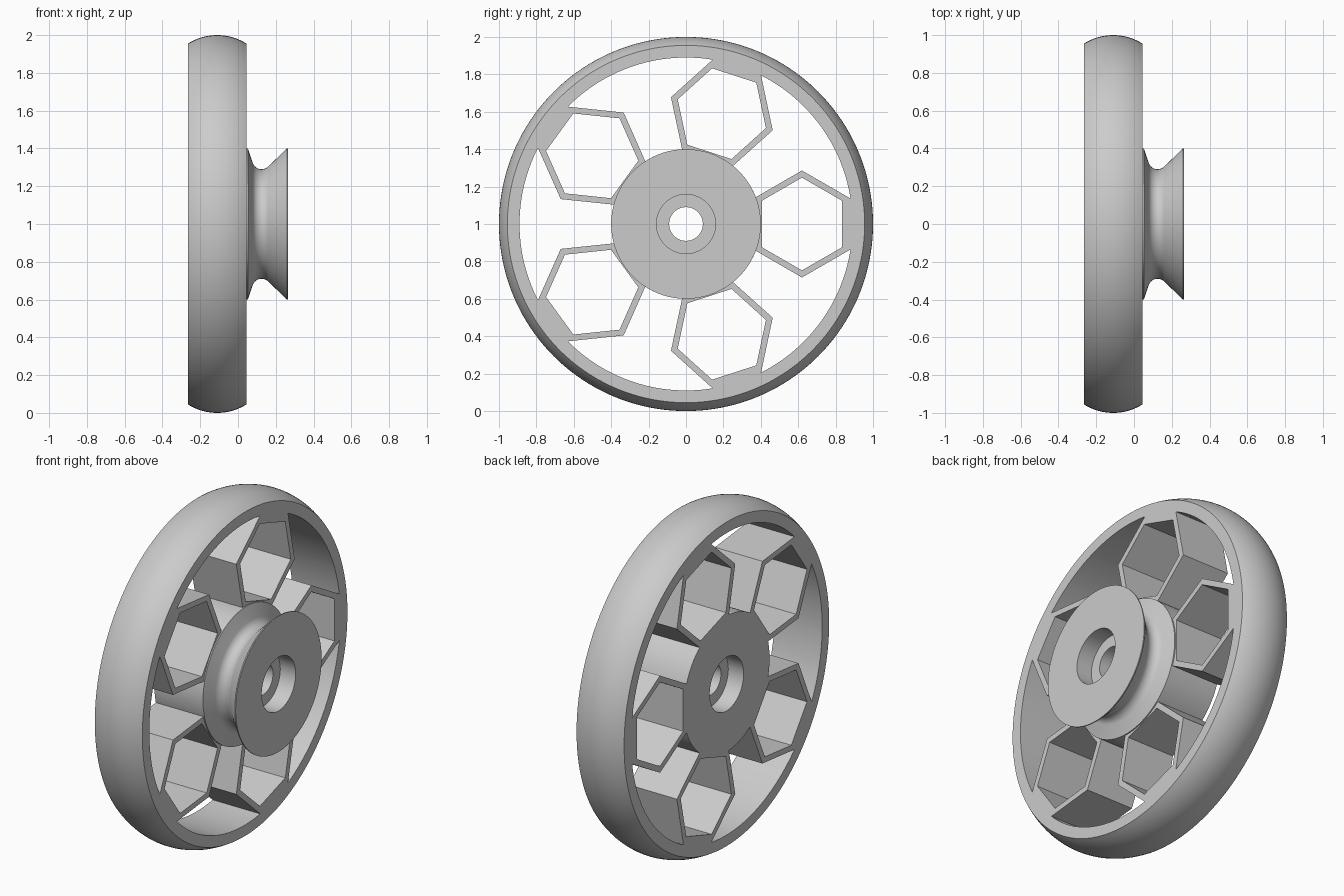
import bpy, bmesh
from math import sin, cos, pi, radians, atan2, sqrt, asin

if "Cube" in bpy.data.objects:
    bpy.data.objects.remove(bpy.data.objects["Cube"])

SEGMENTS = 160
BACK, FRONT, END = -0.265, 0.045, 0.265     # wheel faces and pulley end along x
RIM_IN, HUB, POCKET, BORE = 0.89, 0.40, 0.158, 0.09
DEPTH = 0.1                                 # bearing pocket depth
HEX_AT, HEX_IN, HEX_OUT = 0.62, 0.248, 0.286
SPOKES = 5

grey = bpy.data.materials.new("grey")
grey.use_nodes = True
colour = (0.6, 0.6, 0.6, 1)
grey.diffuse_color = colour
grey.node_tree.nodes["Principled BSDF"].inputs["Base Color"].default_value = colour


def finish(name, bm):
    bmesh.ops.recalc_face_normals(bm, faces=bm.faces)
    mesh = bpy.data.meshes.new(name)
    bm.to_mesh(mesh)
    bm.free()
    mesh.materials.append(grey)
    obj = bpy.data.objects.new(name, mesh)
    obj.location.z = 1
    bpy.context.collection.objects.link(obj)
    return obj


def lathe(name, profile):
    """Revolve a closed (x, radius) outline around the axle."""
    bm = bmesh.new()
    rings = []
    for i in range(SEGMENTS):
        a = 2 * pi * i / SEGMENTS
        rings.append([bm.verts.new((x, r * cos(a), r * sin(a))) for x, r in profile])
    for i, ring in enumerate(rings):
        following = rings[(i + 1) % SEGMENTS]
        for j in range(len(profile)):
            k = (j + 1) % len(profile)
            bm.faces.new((ring[j], ring[k], following[k], following[j]))
    return finish(name, bm)


def prism(bm, outline, turn):
    """Prism through the wheel from a (y, z) outline turned about the axle."""
    pts = [(y * cos(turn) - z * sin(turn), y * sin(turn) + z * cos(turn)) for y, z in outline]
    face = bm.faces.new([bm.verts.new((BACK - 0.1, y, z)) for y, z in pts])
    side = bmesh.ops.extrude_face_region(bm, geom=[face])["geom"]
    moved = [v for v in side if isinstance(v, bmesh.types.BMVert)]
    bmesh.ops.translate(bm, verts=moved, vec=(FRONT - BACK + 0.2, 0, 0))


def arc(radius, start, end, steps):
    return [(radius * cos(start + (end - start) * i / steps),
             radius * sin(start + (end - start) * i / steps)) for i in range(steps + 1)]


def shade(obj):
    bpy.ops.object.select_all(action='DESELECT')
    obj.select_set(True)
    bpy.context.view_layer.objects.active = obj
    bpy.ops.object.shade_smooth_by_angle(angle=radians(30))


# Wheel blank with a crowned tread and a bearing pocket in the back
half = (FRONT - BACK) / 2
mid = (FRONT + BACK) / 2
crown = 0.29
spread = asin(half / crown)
tread = [(mid + crown * sin(spread * t / 8), 1 - crown + crown * cos(spread * t / 8))
         for t in range(-8, 9)]
wheel = lathe("wheel", [(FRONT, BORE), (BACK + DEPTH, BORE), (BACK + DEPTH, POCKET),
                        (BACK, POCKET)] + tread)

# Openings: a hexagon inside each spoke and a gap between neighbours
hexagon = [(HEX_AT + HEX_IN * cos(pi / 6 + pi / 3 * i), HEX_IN * sin(pi / 6 + pi / 3 * i))
           for i in range(6)]
step = 2 * pi / SPOKES
# where the slanting spoke wall runs into the rim
slope = 1 / sqrt(3)
rise = HEX_OUT + HEX_AT * slope
reach = (rise * slope + sqrt(RIM_IN**2 * (1 + slope**2) - rise**2)) / (1 + slope**2)
rim_angle = atan2(rise - slope * reach, reach)
hub_angle = atan2(HEX_OUT / 2, HEX_AT - HEX_OUT * cos(pi / 6))
knee = (HEX_AT, HEX_OUT)
knee_r, knee_a = sqrt(HEX_AT**2 + HEX_OUT**2), atan2(HEX_OUT, HEX_AT)
far_knee = (knee_r * cos(step - knee_a), knee_r * sin(step - knee_a))
gap = ([knee] + arc(HUB, hub_angle, step - hub_angle, 14) + [far_knee]
       + arc(RIM_IN, step - rim_angle, rim_angle, 28))

bm = bmesh.new()
for n in range(SPOKES):
    prism(bm, hexagon, n * step)
    prism(bm, gap, n * step)
cutter = finish("spoke_cutter", bm)
cutter.hide_render = True

cut = wheel.modifiers.new("openings", 'BOOLEAN')
cut.operation = 'DIFFERENCE'
cut.solver = 'EXACT'
cut.object = cutter
bpy.context.view_layer.objects.active = wheel
bpy.ops.object.modifier_apply(modifier=cut.name)
bpy.data.objects.remove(cutter)
shade(wheel)

# Grooved pulley with the front bearing pocket
groove_x, groove_r, groove = 0.125, 0.34, 0.05
low, high = radians(-72), radians(45)
curve = [(groove_x + groove * sin(low + (high - low) * i / 14),
          groove_r - groove * cos(low + (high - low) * i / 14)) for i in range(15)]
pulley = lathe("pulley", [(FRONT, BORE), (FRONT, HUB), (FRONT + 0.007, HUB)] + curve
               + [(END - 0.006, HUB), (END, HUB), (END, POCKET),
                  (END - DEPTH, POCKET), (END - DEPTH, BORE)])
shade(pulley)
